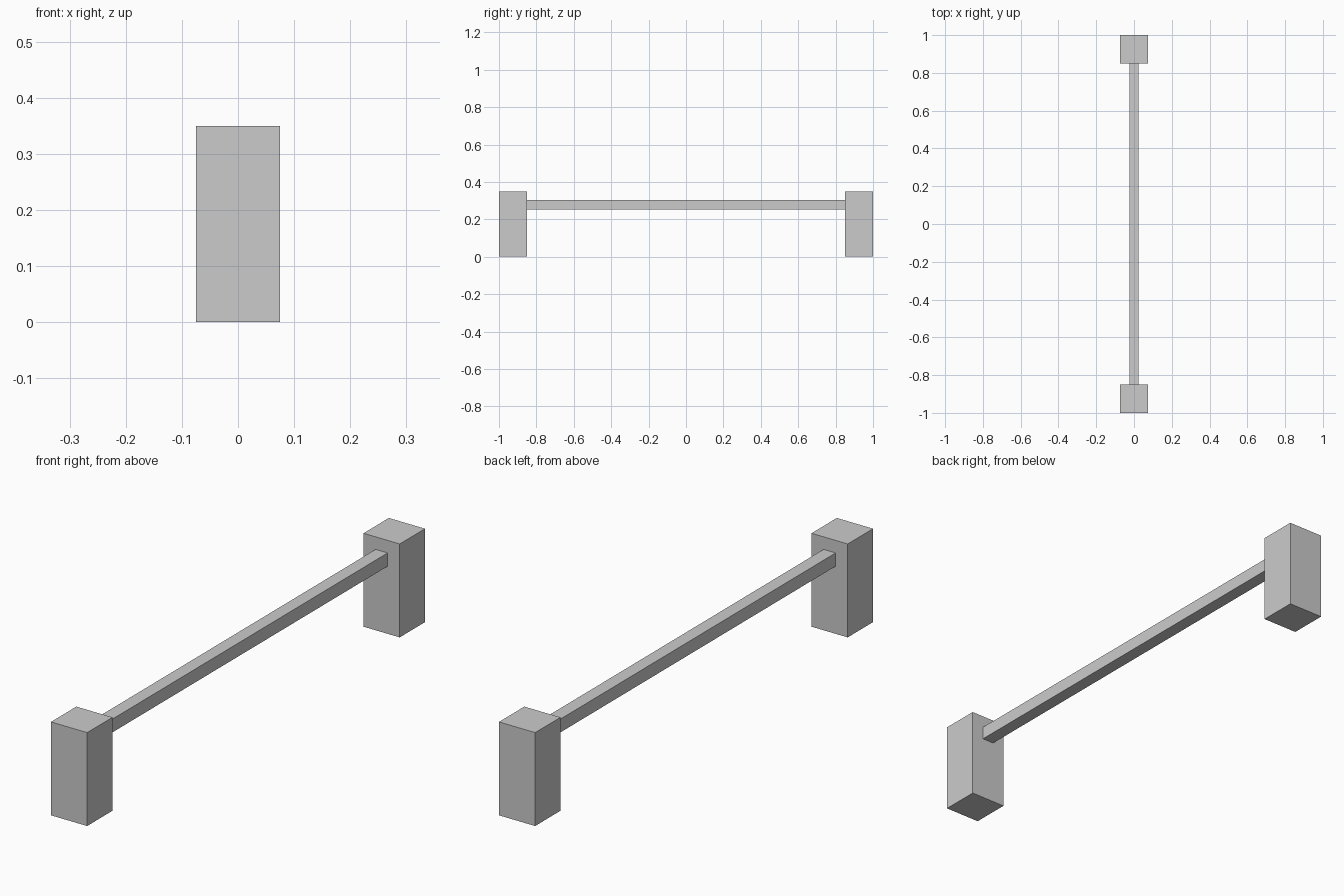
import bpy

if "Cube" in bpy.data.objects:
    bpy.data.objects.remove(bpy.data.objects["Cube"])


def box(name, size, centre):
    bpy.ops.mesh.primitive_cube_add(size=1, location=centre)
    obj = bpy.context.object
    obj.name = name
    obj.scale = size
    bpy.ops.object.transform_apply(location=False, rotation=False, scale=True)
    return obj


POST_WIDTH, POST_HEIGHT = 0.15, 0.35
RAIL_THICKNESS, RAIL_CENTRE_Z = 0.05, 0.278
LENGTH = 2.0

# End posts
for name, side in (("front_post", -1), ("back_post", 1)):
    box(name, (POST_WIDTH, POST_WIDTH, POST_HEIGHT),
        (0, side * (LENGTH - POST_WIDTH) / 2, POST_HEIGHT / 2))

# Rail spanning between the inner faces of the posts
box("rail", (RAIL_THICKNESS, LENGTH - 2 * POST_WIDTH, RAIL_THICKNESS),
    (0, 0, RAIL_CENTRE_Z))
